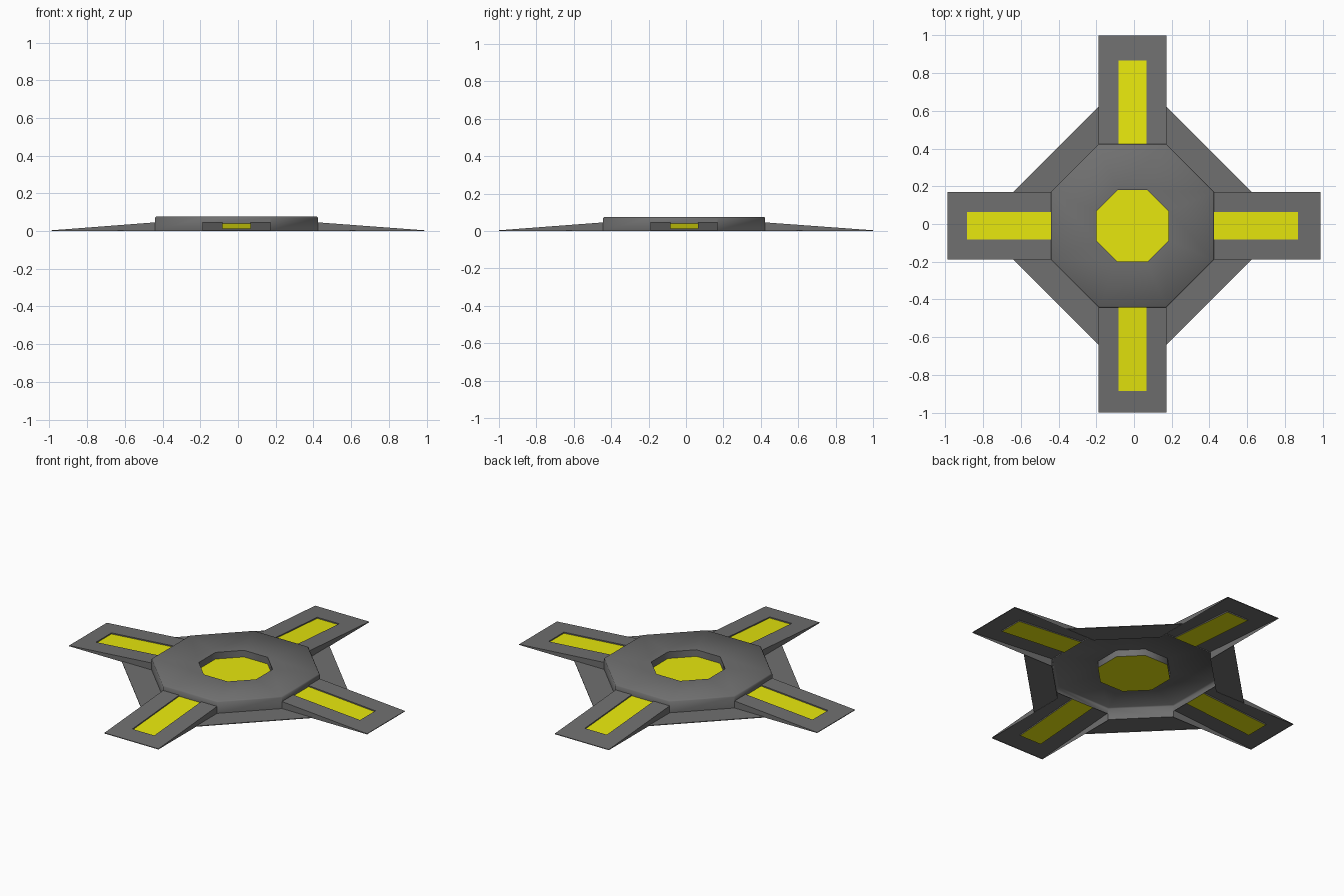
import bpy, bmesh, math
from mathutils import Matrix, Vector

if "Cube" in bpy.data.objects:
    bpy.data.objects.remove(bpy.data.objects["Cube"])

C = Vector((-0.008, -0.01, 0))     # hub centre
R = 0.433                          # hub apothem
W = R * math.tan(math.pi / 8)      # half a hub side = half an arm width
HOLE = 0.19                        # centre recess apothem
BASE, TOP, FLOOR = 0.004, 0.076, 0.036
ARM_Z, TIP_Z, DEPTH = 0.046, 0.004, 0.007
CHAMFER = 0.006


def material(name, color):
    m = bpy.data.materials.new(name)
    m.diffuse_color = color
    m.use_nodes = True
    m.node_tree.nodes["Principled BSDF"].inputs["Base Color"].default_value = m.diffuse_color
    return m


yellow = material("yellow", (0.8, 0.8, 0.004, 1))
grey = material("dark_grey", (0.16, 0.16, 0.16, 1))


def make(name, polys, angle=0.0, mat=grey):
    """Build one flat-faced object from a list of polygons around the hub centre."""
    bm = bmesh.new()
    for p in polys:
        bm.faces.new([bm.verts.new(v) for v in p])
    bmesh.ops.remove_doubles(bm, verts=bm.verts, dist=1e-5)
    bmesh.ops.transform(bm, verts=bm.verts,
                        matrix=Matrix.Translation(C) @ Matrix.Rotation(angle, 4, 'Z'))
    me = bpy.data.meshes.new(name)
    bm.to_mesh(me)
    bm.free()
    ob = bpy.data.objects.new(name, me)
    bpy.context.collection.objects.link(ob)
    me.materials.append(mat)
    return ob


def octagon(apothem, z):
    r = apothem / math.cos(math.pi / 8)
    return [(r * math.cos(math.radians(45 * k - 22.5)),
             r * math.sin(math.radians(45 * k - 22.5)), z) for k in range(8)]


# Hub shell: outer wall, chamfer, top ring and recess wall, open underneath
rings = [octagon(R, TOP - CHAMFER), octagon(R - CHAMFER, TOP),
         octagon(HOLE, TOP), octagon(HOLE, FLOOR)]
hub = []
for k in range(8):
    n = (k + 1) % 8
    for a, b in zip(rings, rings[1:]):
        hub.append([a[k], a[n], b[n], b[k]])
    low = octagon(R, BASE if k % 2 else ARM_Z - DEPTH)   # wall starts above each arm
    hub.append([low[k], low[n], rings[0][n], rings[0][k]])
hub_mesh = make("hub", hub).data
hub_mesh.shade_smooth()
hub_mesh.set_sharp_from_angle(angle=math.radians(50))
make("hub_centre_panel", [octagon(HOLE, FLOOR)], mat=yellow)


def arm(side, angle, length):
    """Sloping arm with a recessed yellow strip, modelled along +x."""
    def z(x):
        return ARM_Z + (TIP_Z - ARM_Z) * (x - R) / (length - R)

    def P(x, y, drop=0.0):
        return (x, y, z(x) - drop)

    e, w, d = 0.877, 0.073, DEPTH
    polys = [
        [P(R, -W), P(length, -W), P(e, -w), P(R, -w)],
        [P(length, -W), P(length, W), P(e, w), P(e, -w)],
        [P(length, W), P(R, W), P(R, w), P(e, w)],
        # recess walls
        [P(R, -w), P(e, -w), P(e, -w, d), P(R, -w, d)],
        [P(e, -w), P(e, w), P(e, w, d), P(e, -w, d)],
        [P(e, w), P(R, w), P(R, w, d), P(e, w, d)],
        # outer sides and tip
        [(R, -W, 0), (length, -W, 0), P(length, -W), P(R, -W)],
        [(length, -W, 0), (length, W, 0), P(length, W), P(length, -W)],
        [(length, W, 0), (R, W, 0), P(R, W), P(length, W)],
    ]
    make(side + "_arm", polys, angle)
    make(side + "_arm_strip",
         [[P(R, -w, d), P(e, -w, d), P(e, w, d), P(R, w, d)]], angle, yellow)


arms = [("right", 0.998), ("back", 1.01), ("left", 0.982), ("front", 0.99)]
S = 0.632                          # where the corner plates meet the arms
for i, (side, length) in enumerate(arms):
    angle = i * math.pi / 2
    arm(side, angle, length)
    # Flat corner plate between this arm and the next, with a thin rim
    make("corner_plate_%d" % (i + 1), [
        [(R, W, BASE), (S, W, BASE), (W, S, BASE), (W, R, BASE)],
        [(S, W, 0), (W, S, 0), (W, S, BASE), (S, W, BASE)],
    ], angle)
